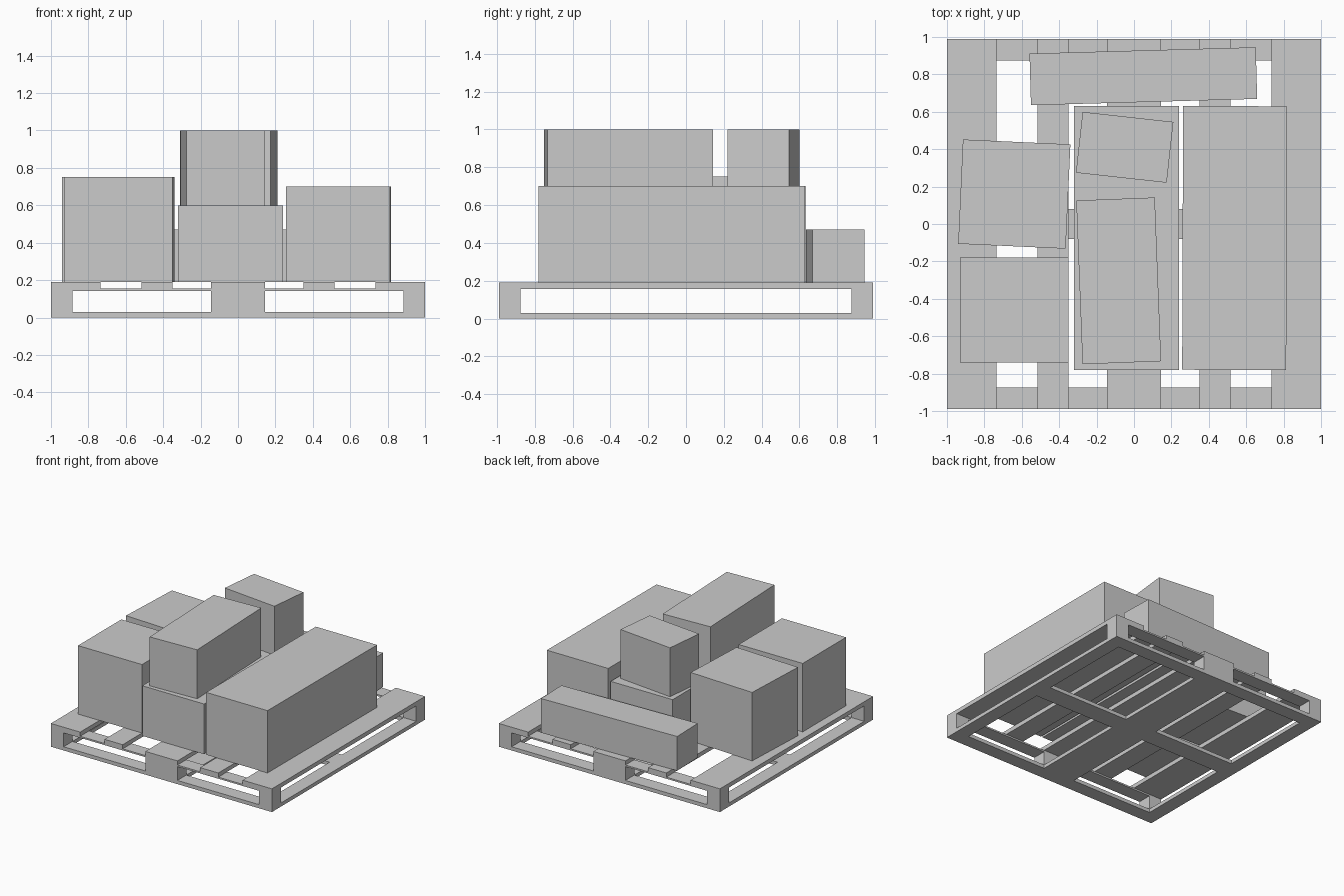
import bpy, bmesh
from math import radians
from mathutils import Matrix

if "Cube" in bpy.data.objects:
    bpy.data.objects.remove(bpy.data.objects["Cube"])


def box(bm, x0, x1, y0, y1, z0, z1):
    m = (Matrix.Translation(((x0 + x1) / 2, (y0 + y1) / 2, (z0 + z1) / 2))
         @ Matrix.Diagonal((x1 - x0, y1 - y0, z1 - z0, 1)))
    bmesh.ops.create_cube(bm, size=1, matrix=m)


def make(name, boxes, loc=(0, 0, 0), rot=0):
    bm = bmesh.new()
    for b in boxes:
        box(bm, *b)
    me = bpy.data.meshes.new(name)
    bm.to_mesh(me)
    bm.free()
    ob = bpy.data.objects.new(name, me)
    ob.location = loc
    ob.rotation_euler.z = radians(rot)
    bpy.context.collection.objects.link(ob)
    return ob


# Pallet levels and half sizes
X, Y = 1.0, 0.99
XI, YI = 0.885, 0.875
BASE, BEAM, DECK, TOP = 0.03, 0.143, 0.156, 0.19
xs = [(-X, -XI), (-0.145, 0.145), (XI, X)]
ends = [(-Y, -YI), (YI, Y)]

# Bottom frame: cross boards plus the runners filling between them
cross = [(-Y, -YI), (-0.08, 0.08), (YI, Y)]
bays = [(-YI, -0.08), (0.08, YI)]
make("pallet_bottom_frame",
     [(-X, X, a, b, 0, BASE) for a, b in cross]
     + [(a, b, c, d, 0, BASE) for a, b in xs for c, d in bays])

# Spacer blocks and thin beams at the front and back
make("pallet_blocks", [(a, b, c, d, BASE, BEAM) for a, b in xs for c, d in ends])
make("pallet_end_beams", [(-X, X, c, d, BEAM, DECK) for c, d in ends])

# Deck boards
deck = [(-X, -0.735), (-0.515, -0.35), (-0.145, 0.145), (0.35, 0.515), (0.735, X)]
make("pallet_deck_boards", [(a, b, -Y, Y, DECK, TOP) for a, b in deck])

# Cartons: name, centre x, centre y, width, depth, bottom, top, turn in degrees
cartons = [
    ("carton_back_long", 0.05, 0.79, 1.21, 0.276, TOP, 0.47, 1.6),
    ("carton_left_back", -0.64, 0.16, 0.575, 0.558, TOP, 0.75, -2.6),
    ("carton_left_front", -0.64, -0.46, 0.58, 0.56, TOP, 0.75, 0),
    ("carton_centre", -0.04, -0.075, 0.56, 1.41, TOP, 0.60, 0),
    ("carton_right", 0.538, -0.075, 0.556, 1.41, TOP, 0.70, -0.2),
    ("carton_top_front", -0.082, -0.304, 0.42, 0.876, 0.60, 1.00, 2.2),
    ("carton_top_back", -0.05, 0.41, 0.488, 0.327, 0.60, 1.00, -6.3),
]
for name, cx, cy, w, d, z0, z1, rot in cartons:
    make(name, [(-w / 2, w / 2, -d / 2, d / 2, 0, z1 - z0)], (cx, cy, z0), rot)
